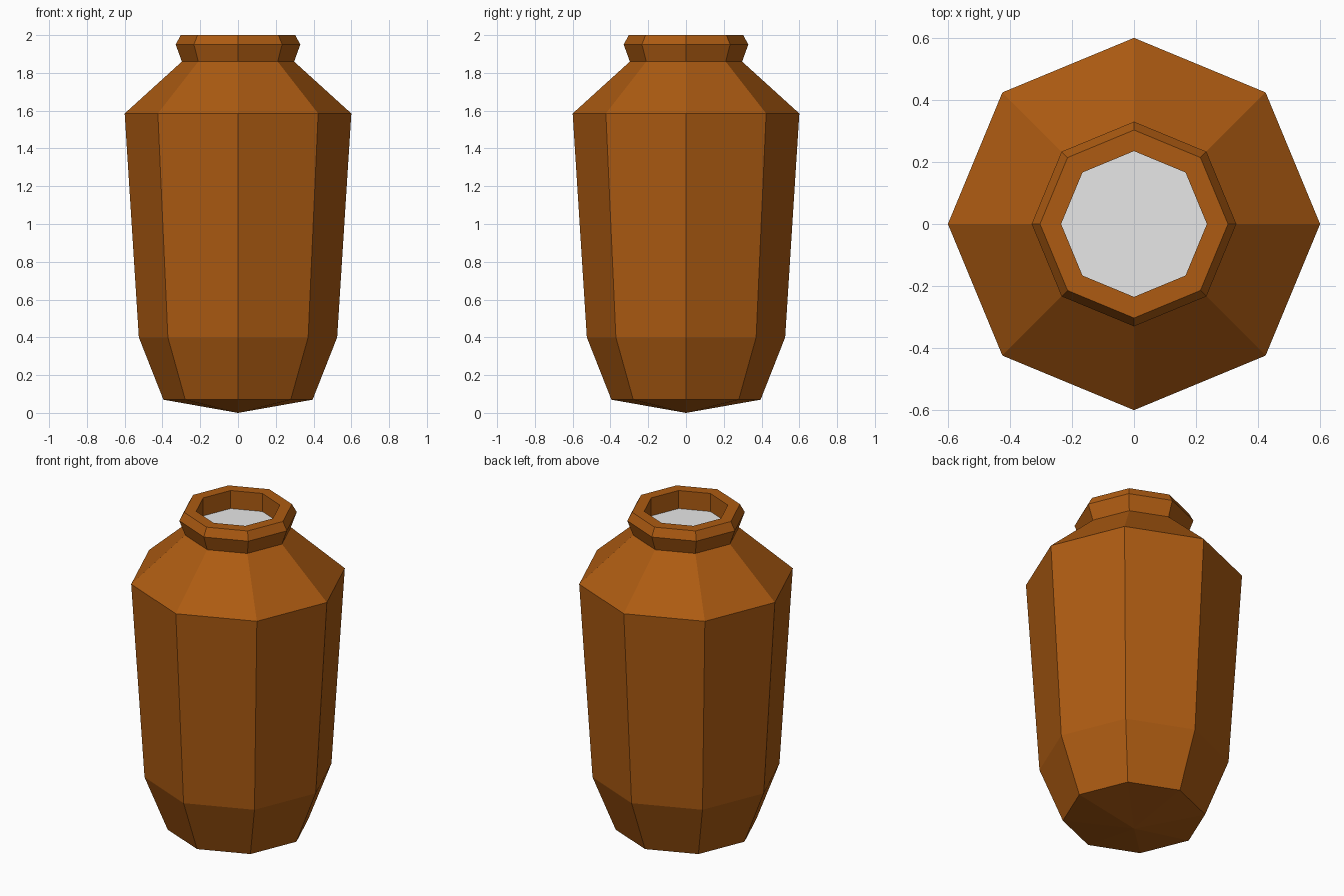
import bpy
import bmesh
from math import cos, sin, pi

SIDES = 8

cube = bpy.data.objects.get("Cube")
if cube:
    bpy.data.objects.remove(cube, do_unlink=True)


def make_material(name, rgb):
    mat = bpy.data.materials.new(name)
    mat.use_nodes = True
    color = (*rgb, 1.0)
    mat.diffuse_color = color
    mat.node_tree.nodes["Principled BSDF"].inputs["Base Color"].default_value = color
    return mat


def lathe(name, profile, mat):
    """Turn a (radius, height) profile into a faceted solid; radius 0 makes a point."""
    bm = bmesh.new()
    rings = []
    for r, z in profile:
        count = SIDES if r else 1
        rings.append([bm.verts.new((r * cos(2 * pi * i / SIDES),
                                    r * sin(2 * pi * i / SIDES), z))
                      for i in range(count)])
    for low, high in zip(rings, rings[1:]):
        for i in range(SIDES):
            j = (i + 1) % SIDES
            if len(low) == 1:
                bm.faces.new((low[0], high[j], high[i]))
            else:
                bm.faces.new((low[i], low[j], high[j], high[i]))
    # A single ring becomes a flat disc
    if len(rings) == 1:
        bm.faces.new(rings[0])
    mesh = bpy.data.meshes.new(name)
    bm.to_mesh(mesh)
    bm.free()
    mesh.materials.append(mat)
    obj = bpy.data.objects.new(name, mesh)
    bpy.context.collection.objects.link(obj)
    return obj


clay = make_material("brown clay", (0.418, 0.105, 0.006))
grey = make_material("light grey", (0.8, 0.8, 0.8))

# Jar: pointed base, tapered body, shoulder, flared lip and inner mouth wall
lathe("jar", [(0, 0), (0.395, 0.07), (0.525, 0.4), (0.6, 1.585),
              (0.297, 1.86), (0.33, 1.95), (0.303, 2.0),
              (0.235, 2.0), (0.235, 1.89)], clay)

# Flat surface closing the mouth
lathe("jar_contents", [(0.235, 1.89)], grey)
